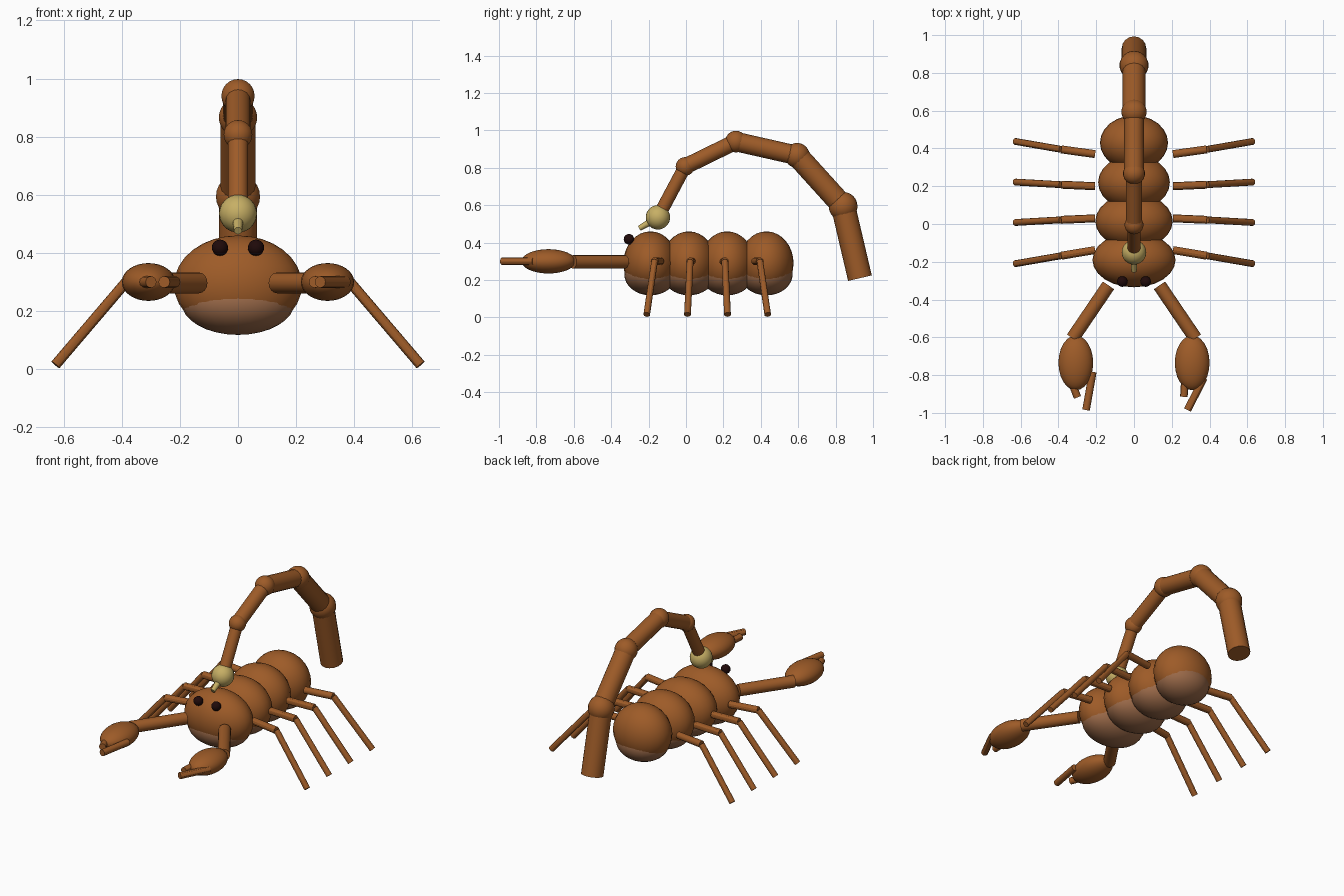
import bpy
from mathutils import Vector

cube = bpy.data.objects.get("Cube")
if cube:
    bpy.data.objects.remove(cube, do_unlink=True)


def material(name, rgb):
    m = bpy.data.materials.new(name)
    m.use_nodes = True
    m.diffuse_color = (*rgb, 1)
    m.node_tree.nodes["Principled BSDF"].inputs["Base Color"].default_value = (*rgb, 1)
    return m


shell = material("shell brown", (0.34, 0.105, 0.021))
belly_mat = material("belly brown", (0.32, 0.14, 0.065))
venom = material("stinger yellow", (0.57, 0.43, 0.13))
eye_mat = material("eye black", (0.014, 0.003, 0.003))


def finish(name, mat):
    ob = bpy.context.object
    ob.name = name
    ob.data.materials.append(mat)
    bpy.ops.object.shade_smooth_by_angle()
    return ob


def ball(name, centre, radii, mat=shell, segments=24):
    """Ellipsoid; a single radius gives a sphere."""
    bpy.ops.mesh.primitive_uv_sphere_add(
        segments=segments, ring_count=segments * 2 // 3, radius=1, location=centre)
    bpy.context.object.scale = radii if isinstance(radii, tuple) else (radii,) * 3
    return finish(name, mat)


def rod(name, start, end, r1, r2=None, mat=shell, sides=16):
    """Capped cylinder or taper between two points."""
    a, b = Vector(start), Vector(end)
    bpy.ops.mesh.primitive_cone_add(
        vertices=sides, radius1=r1, radius2=r1 if r2 is None else r2,
        depth=(b - a).length, location=(a + b) / 2)
    bpy.context.object.rotation_euler = (b - a).to_track_quat("Z", "Y").to_euler()
    return finish(name, mat)


# Body segments, each with a paler belly bulging out underneath
for i, (y, width) in enumerate([(-0.19, 0.22), (0.015, 0.205), (0.22, 0.19), (0.43, 0.18)], 1):
    ball(f"body_segment_{i}", (0, y, 0.29), (width, 0.145, 0.17))
    ball(f"belly_segment_{i}", (0, y, 0.23), (width * 0.885, 0.14, 0.112), belly_mat)

# Tail: joint position (y, z), joint radius, radius of the link leading to it
tail = [(0.84, 0.594, 0.077, 0.065), (0.594, 0.866, 0.067, 0.06),
        (0.267, 0.94, 0.058, 0.052), (-0.005, 0.807, 0.05, 0.043),
        (-0.15, 0.535, 0.065, 0.035)]
previous = (0, 0.93, 0.21)
for i, (y, z, joint_r, link_r) in enumerate(tail, 1):
    joint = (0, y, z)
    rod(f"tail_link_{i}", previous, joint, link_r)
    if i < len(tail):
        ball(f"tail_joint_{i}", joint, joint_r, segments=18)
    else:
        ball("venom_bulb", joint, joint_r, venom)
    previous = joint
rod("stinger_spike", previous, (0, -0.25, 0.476), 0.022, 0.014, venom, 12)

# Paired parts
for side, s in (("left", 1), ("right", -1)):
    ball(f"eye_{side}", (s * 0.062, -0.305, 0.418), 0.028, eye_mat, 16)

    # Legs: hip, knee and foot y positions
    for i, (hip, knee, foot) in enumerate([(-0.138, -0.168, -0.21), (0.03, 0.022, 0.008),
                                           (0.2, 0.208, 0.222), (0.37, 0.395, 0.437)], 1):
        bend = (s * 0.385, knee, 0.3)
        rod(f"upper_leg_{side}_{i}", (s * 0.206, hip, 0.3), bend, 0.021, sides=12)
        rod(f"lower_leg_{side}_{i}", bend, (s * 0.628, foot, 0.015), 0.018, sides=12)

    # Arm and claw palm
    rod(f"arm_{side}", (s * 0.135, -0.325, 0.297), (s * 0.325, -0.605, 0.297), 0.036)
    ball(f"claw_{side}", (s * 0.308, -0.735, 0.3), (0.092, 0.145, 0.065))

# Claw fingers, both pairs swung the same way
fingers = {
    "long_finger_left": ((0.37, -0.815), (0.283, -0.985)),
    "short_finger_left": ((0.272, -0.78), (0.264, -0.915)),
    "long_finger_right": ((-0.218, -0.783), (-0.254, -0.985)),
    "short_finger_right": ((-0.345, -0.8), (-0.299, -0.918)),
}
for name, (a, b) in fingers.items():
    rod(name, (*a, 0.3), (*b, 0.3), 0.02, sides=12)
